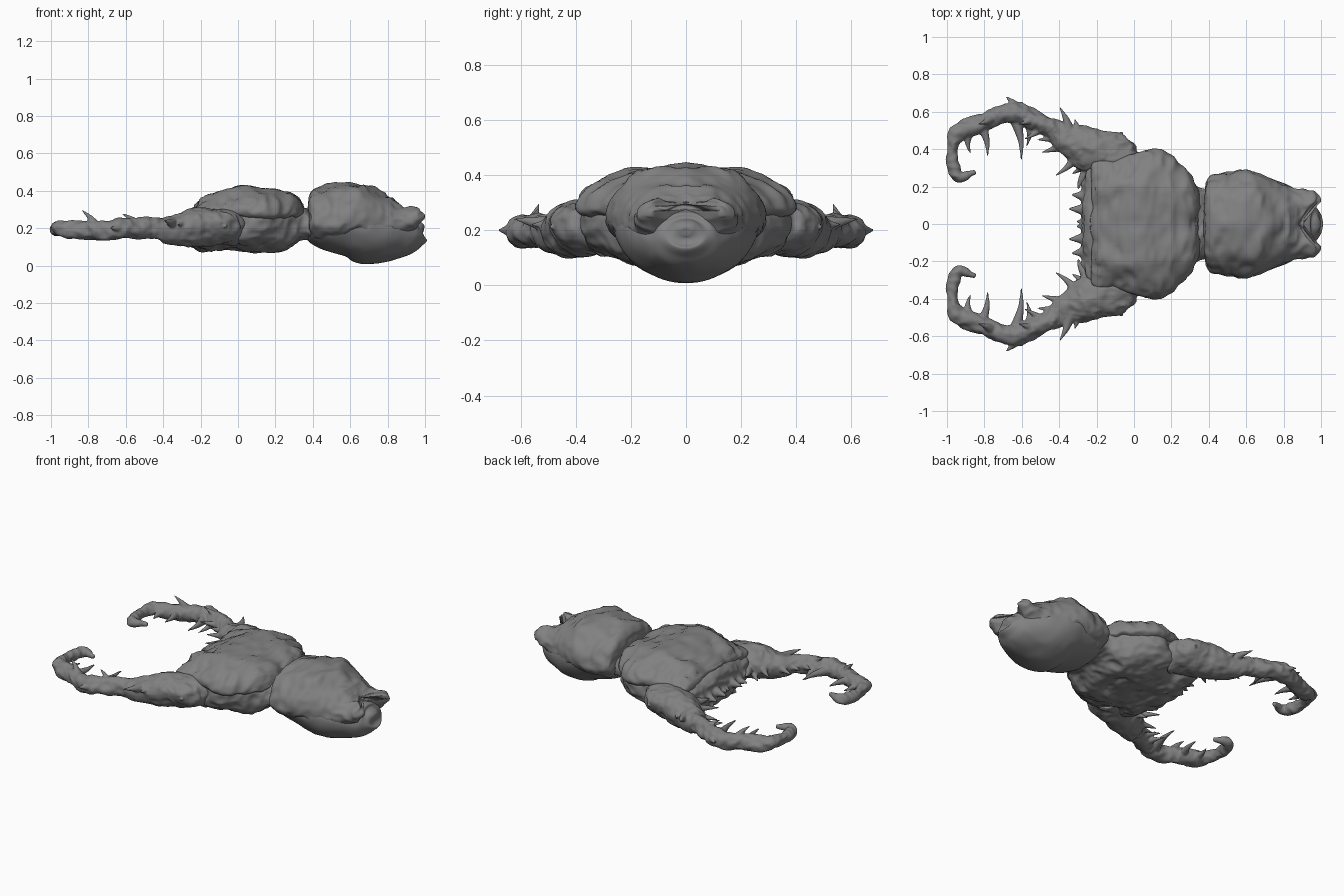
import bpy, bmesh, math
from mathutils import Vector, noise

shell_grey = bpy.data.materials.new("dark_grey")
shell_grey.diffuse_color = (.22, .22, .22, 1)


def spline(pts, n):
    """Catmull-Rom through tuples of any length."""
    out = []
    for i in range(len(pts) - 1):
        p = [pts[max(0, min(len(pts) - 1, i + k))] for k in (-1, 0, 1, 2)]
        for j in range(n):
            t = j / n
            out.append([0.5 * (2 * b + (c - a) * t + (2 * a - 5 * b + 4 * c - d) * t * t
                               + (3 * b - a - 3 * c + d) * t ** 3) for a, b, c, d in zip(*p)])
    return out + [list(pts[-1])]


def sweep(bm, stations, n=6, sides=16, up_pow=1.0, down_pow=1.0):
    """Skin stations (x, y, z, half width, height up, height down)."""
    path = spline(stations, n)
    rings = []
    for i, s in enumerate(path):
        a, b = path[max(i - 1, 0)], path[min(i + 1, len(path) - 1)]
        tan = (Vector(b[:3]) - Vector(a[:3])).normalized()
        side = tan.cross(Vector((0, 0, 1))).normalized()
        up = side.cross(tan)
        ring = []
        for k in range(sides):
            ang = 2 * math.pi * k / sides
            c, sn = math.cos(ang), math.sin(ang)
            p = up_pow if sn > 0 else down_pow
            w = max(s[3], 0.001) * math.copysign(abs(c) ** p, c)
            h = max(s[4] if sn > 0 else s[5], 0.001) * math.copysign(abs(sn) ** p, sn)
            ring.append(bm.verts.new(Vector(s[:3]) + side * w + up * h))
        rings.append(ring)
    for r, q in zip(rings, rings[1:]):
        for k in range(sides):
            m = (k + 1) % sides
            bm.faces.new((r[k], r[m], q[m], q[k]))
    bm.faces.new(rings[0])
    bm.faces.new(rings[-1])


def spine(bm, base, tip, r, bend=0.015):
    """Slightly curved thorn, a little overlong because blending trims its tip."""
    a, b = Vector(base), Vector(tip)
    b += (b - a) * .1
    mid = a.lerp(b, 0.5) + Vector((bend, 0, 0))
    sweep(bm, [(*a, r, r, r), (*mid, r * .5, r * .5, r * .5), (*b, .003, .003, .003)], 4, 10)


def roughen(bm, amp, freq):
    """Organic lumps, symmetric left to right."""
    bmesh.ops.recalc_face_normals(bm, faces=bm.faces)
    bm.normal_update()
    moves = []
    for v in bm.verts:
        q = Vector((v.co.x, abs(v.co.y), v.co.z))
        d = noise.noise(q * freq) + 0.5 * (0.4 - abs(noise.noise(q * freq * 2.1 + Vector((3, 7, 1)))) * 2)
        moves.append(v.normal * d * amp)
    for v, m in zip(bm.verts, moves):
        v.co += m


def finish(bm, name, mirror=False, voxel=0):
    """Make the object; voxel blends overlapping pieces into one skin."""
    bmesh.ops.recalc_face_normals(bm, faces=bm.faces)
    me = bpy.data.meshes.new(name)
    bm.to_mesh(me)
    bm.free()
    me.shade_smooth()
    me.materials.append(shell_grey)
    ob = bpy.data.objects.new(name, me)
    bpy.context.collection.objects.link(ob)
    if voxel:
        rm = ob.modifiers.new("Blend", 'REMESH')
        rm.mode, rm.voxel_size, rm.use_smooth_shade = 'VOXEL', voxel, True
        sm = ob.modifiers.new("Soften", 'SMOOTH')
        sm.factor, sm.iterations = .5, 4
    if mirror:
        ob.modifiers.new("Mirror", 'MIRROR').use_axis = (False, True, False)


def body(rows, up_pow, down_pow, amp, freq, shape=None):
    """Body part from rows (x, half width, z bottom, z middle, z top)."""
    bm = bmesh.new()
    st = [(x, 0, zm, w, zt - zm, zm - zb) for x, w, zb, zm, zt in rows]
    sweep(bm, st, 8, 72, up_pow, down_pow)
    roughen(bm, amp, freq)
    if shape:
        for v in bm.verts:
            shape(v.co)
    return bm


# Lower thorax, running back into the waist, with teeth on its front edge
bm = body([(-.27, .20, .15, .21, .26), (-.25, .28, .11, .21, .29), (-.17, .35, .08, .21, .32),
           (-.05, .36, .09, .21, .33), (.09, .38, .07, .21, .33), (.2, .34, .075, .21, .32),
           (.29, .26, .11, .21, .31), (.35, .19, .13, .21, .30), (.45, .17, .14, .21, .30)],
          .75, .82, .028, 7.5)
for s in (-1, 1):
    for y, tip, z, r in [(.012, -.305, .19, .04), (.075, -.345, .2, .05), (.145, -.33, .19, .05),
                         (.21, -.3, .2, .05), (.11, -.28, .13, .045)]:
        spine(bm, (-.23, s * y, z), (tip, s * y * 1.08, z - .01), r, 0)
finish(bm, "thorax", voxel=.008)


# Carapace plate with a central dip and two raised ridges
def carapace_shape(co):
    if co.z > .33:
        co.z -= .01 * math.exp(-(co.y / .06) ** 2)
        co.z += .022 * math.exp(-((abs(co.y) - .2) / .06) ** 2)
        co.z = min(co.z, .41 + (co.z - .41) * .6)


finish(body([(-.225, .26, .27, .29, .305), (-.215, .325, .26, .29, .33), (-.165, .35, .26, .29, .365),
             (-.06, .36, .24, .29, .415), (.04, .385, .23, .29, .435), (.11, .395, .23, .29, .425),
             (.2, .365, .23, .28, .405), (.28, .29, .23, .28, .37), (.325, .23, .24, .28, .335),
             (.345, .15, .26, .28, .30)], 1.02, .8, .024, 7, carapace_shape), "carapace")

# Round belly of the abdomen
finish(body([(.37, .12, .14, .22, .32), (.39, .20, .12, .22, .36), (.46, .24, .085, .22, .38),
             (.6, .26, .04, .22, .39), (.7, .25, .008, .2, .36), (.8, .22, .014, .18, .31),
             (.89, .165, .045, .17, .28), (.96, .105, .1, .18, .265),
             (.985, .06, .14, .19, .24), (.993, .01, .18, .19, .2)], 1, 1, .006, 5), "abdomen_belly")


# Wrinkled shell over the abdomen, its rear edge notched into two horns
def shell_shape(co):
    y = abs(co.y)
    if co.z > .25:
        co.z += .006 * math.sin((co.x + .5 * y) * 45) + .008 * math.exp(-(co.y / .02) ** 2)
    if co.x > .85:
        co.x -= .09 * (co.x - .85) / .13 * max(0, 1 - y / .12)


finish(body([(.385, .19, .16, .23, .35), (.395, .24, .14, .23, .385), (.43, .265, .12, .23, .41),
             (.52, .28, .12, .23, .435), (.61, .285, .11, .23, .44), (.7, .265, .11, .22, .415),
             (.8, .23, .11, .22, .37), (.88, .19, .14, .23, .34), (.94, .168, .2, .25, .325),
             (.98, .155, .24, .265, .315), (.995, .135, .26, .28, .305)],
            .9, 1, .02, 7, shell_shape), "abdomen_shell")

# Arms ending in inward hooks
bm = bmesh.new()
sweep(bm, [(-.02, .28, .21, .10, .08, .10), (-.14, .37, .22, .12, .09, .11), (-.25, .405, .215, .115, .085, .12),
           (-.36, .465, .2, .075, .07, .09), (-.48, .53, .195, .058, .06, .055), (-.6, .588, .2, .055, .055, .045),
           (-.7, .59, .19, .052, .055, .06), (-.83, .54, .187, .044, .055, .05),
           (-.93, .497, .19, .045, .045, .04), (-.97, .42, .2, .033, .038, .038),
           (-.968, .33, .2, .028, .032, .032), (-.95, .262, .2, .022, .024, .024),
           (-.91, .252, .2, .016, .016, .016), (-.85, .278, .2, .008, .008, .008)], 8, 28)
# Shoulder knob
sweep(bm, [(.0, .34, .22, .005, .005, .005), (-.03, .36, .22, .06, .05, .06), (-.08, .41, .23, .065, .06, .08),
           (-.15, .43, .23, .06, .06, .08), (-.24, .44, .22, .01, .01, .01)], 6, 24)
roughen(bm, .02, 9)
# Thorns along the arms
for base, tip, r, bend in [
        ((-.63, .55, .19), (-.605, .355, .2), .032, .012), ((-.81, .52, .19), (-.785, .37, .2), .03, .01),
        ((-.885, .49, .19), (-.875, .385, .19), .03, -.01), ((-.56, .54, .19), (-.575, .42, .17), .028, .01),
        ((-.5, .51, .2), (-.585, .455, .22), .028, .01), ((-.41, .46, .2), (-.51, .45, .2), .03, 0),
        ((-.36, .42, .2), (-.485, .385, .19), .034, 0), ((-.31, .37, .2), (-.415, .265, .2), .038, .02),
        ((-.27, .32, .18), (-.33, .27, .15), .034, .01), ((-.25, .28, .2), (-.295, .19, .2), .034, -.01),
        ((-.62, .6, .2), (-.68, .675, .2), .045, .012), ((-.35, .5, .22), (-.395, .615, .24), .035, .01),
        ((-.29, .47, .22), (-.315, .555, .22), .035, 0), ((-.95, .5, .19), (-.985, .515, .2), .024, 0),
        ((-.77, .56, .22), (-.83, .535, .29), .03, .01), ((-.54, .56, .22), (-.615, .535, .275), .03, .01),
        ((-.11, .42, .22), (-.065, .49, .21), .05, 0)]:
    spine(bm, base, tip, r, bend)
finish(bm, "arm", True, .006)
